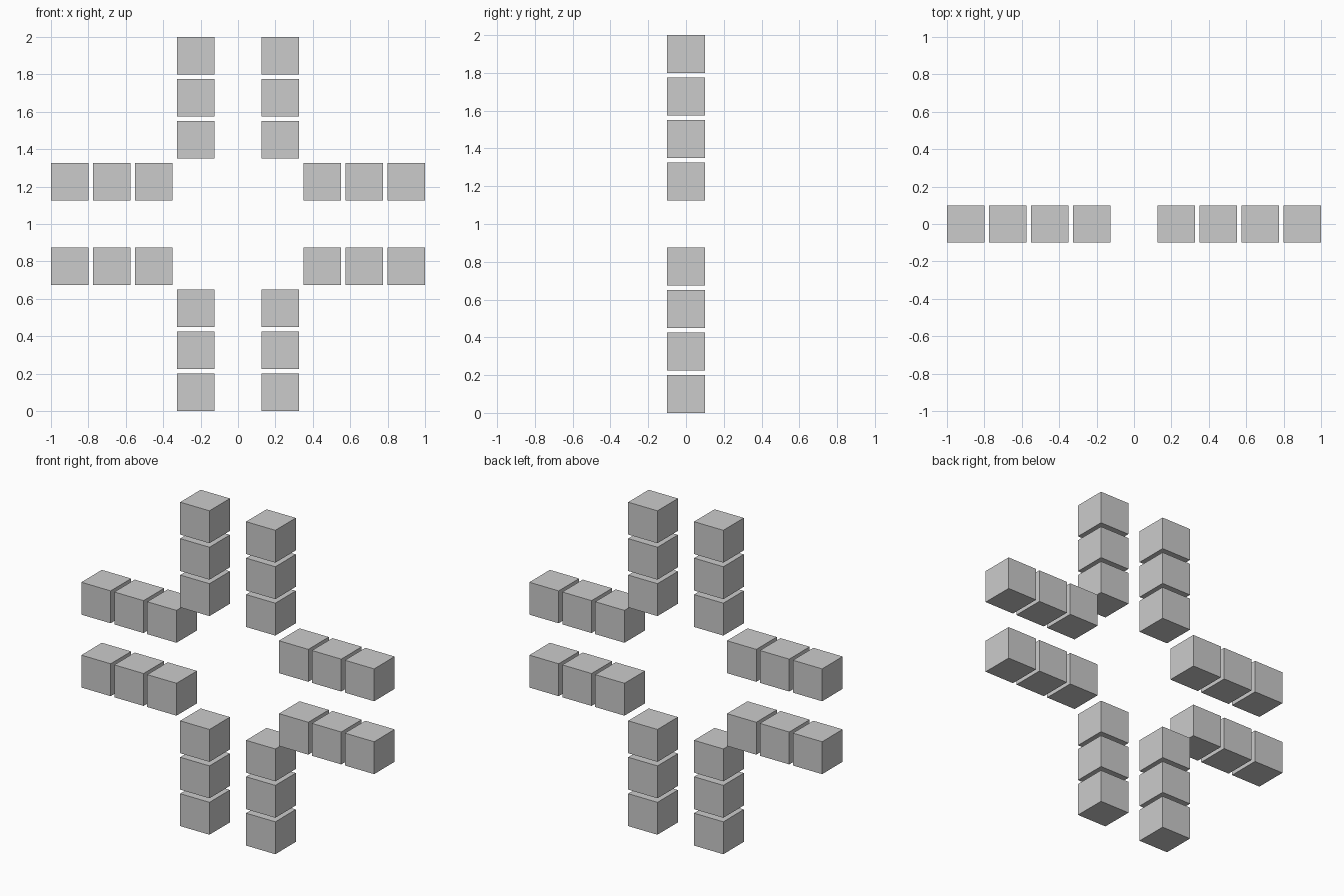
import bpy

if "Cube" in bpy.data.objects:
    bpy.data.objects.remove(bpy.data.objects["Cube"])

SIZE = 0.2      # cube edge
PITCH = 0.225   # spacing between cube centres
MID = 1.0       # height of the model's centre


def cube(name, x, z):
    bpy.ops.mesh.primitive_cube_add(size=SIZE, location=(x, 0, z))
    bpy.context.object.name = name


for sx, side in ((-1, "left"), (1, "right")):
    for sz, level in ((-1, "lower"), (1, "upper")):
        for k in (2, 3, 4):
            # vertical column cubes
            cube(f"{level}_{side}_column_cube_{k - 1}",
                 sx * PITCH, MID + sz * k * PITCH)
            # horizontal row cubes
            cube(f"{level}_{side}_row_cube_{k - 1}",
                 sx * k * PITCH, MID + sz * PITCH)
